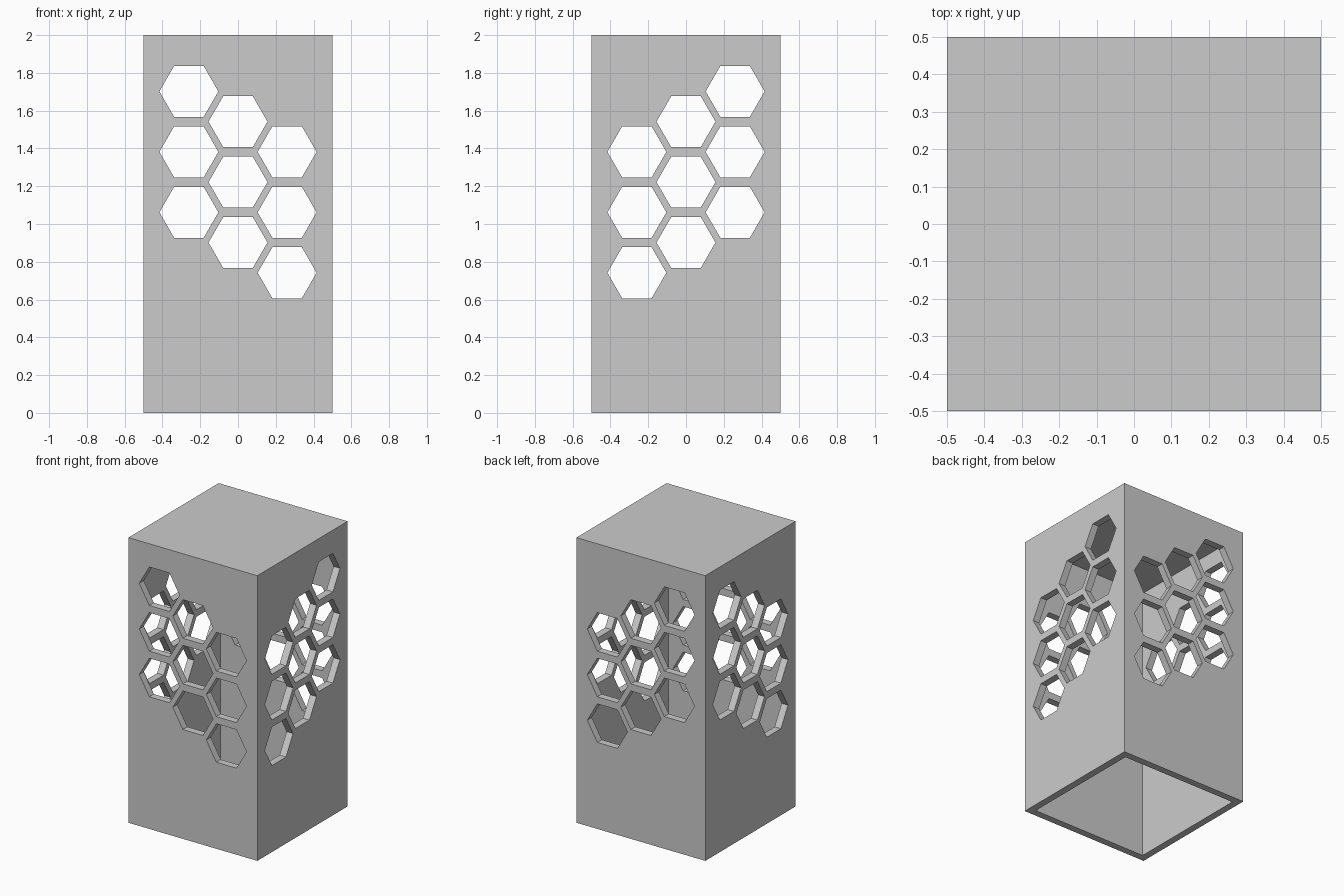
import bpy, bmesh
from math import cos, sin, pi

if "Cube" in bpy.data.objects:
    bpy.data.objects.remove(bpy.data.objects["Cube"])

WALL = 0.05      # shell thickness
HEX_R = 0.156    # hexagon corner radius
STEP_X, STEP_Z, MID_Z = 0.26, 0.32, 1.222


def make_object(name, bm):
    bmesh.ops.recalc_face_normals(bm, faces=bm.faces)
    mesh = bpy.data.meshes.new(name)
    bm.to_mesh(mesh)
    bm.free()
    obj = bpy.data.objects.new(name, mesh)
    bpy.context.collection.objects.link(obj)
    return obj


def box(name, half, z0, z1):
    bm = bmesh.new()
    bmesh.ops.create_cube(bm, size=1)
    for v in bm.verts:
        v.co = (v.co.x * 2 * half, v.co.y * 2 * half, z1 if v.co.z > 0 else z0)
    return make_object(name, bm)


def hex_cutter(name, slope, along_y):
    """Nine hexagonal prisms in three staggered columns, passing through two opposite walls."""
    bm = bmesh.new()
    for col in (-1, 0, 1):
        for row in (-1, 0, 1):
            cz = MID_Z + slope * col * STEP_Z / 2 + row * STEP_Z
            ring = []
            for i in range(6):
                u = col * STEP_X + HEX_R * cos(i * pi / 3)
                z = cz + HEX_R * sin(i * pi / 3)
                ring.append(bm.verts.new((u, -0.7, z) if along_y else (-0.7, u, z)))
            face = bm.faces.new(ring)
            ext = bmesh.ops.extrude_face_region(bm, geom=[face])["geom"]
            shift = (0, 1.4, 0) if along_y else (1.4, 0, 0)
            bmesh.ops.translate(bm, vec=shift,
                                verts=[g for g in ext if isinstance(g, bmesh.types.BMVert)])
    return make_object(name, bm)


# Closed-top, open-bottom square shell
shell = box("perforated_shell", 0.5, 0, 2)

# Cutters: hollow interior, front/back holes, left/right holes
cutters = [
    box("interior_cutter", 0.5 - WALL, -0.2, 2 - WALL),
    hex_cutter("front_back_hole_cutter", -1, True),
    hex_cutter("side_hole_cutter", 1, False),
]
for cutter in cutters:
    mod = shell.modifiers.new(cutter.name, "BOOLEAN")
    mod.operation = "DIFFERENCE"
    mod.solver = "EXACT"
    mod.object = cutter

# Apply the cuts, then drop the cutters
bpy.context.view_layer.objects.active = shell
for mod in list(shell.modifiers):
    bpy.ops.object.modifier_apply(modifier=mod.name)
for cutter in cutters:
    bpy.data.objects.remove(cutter)
